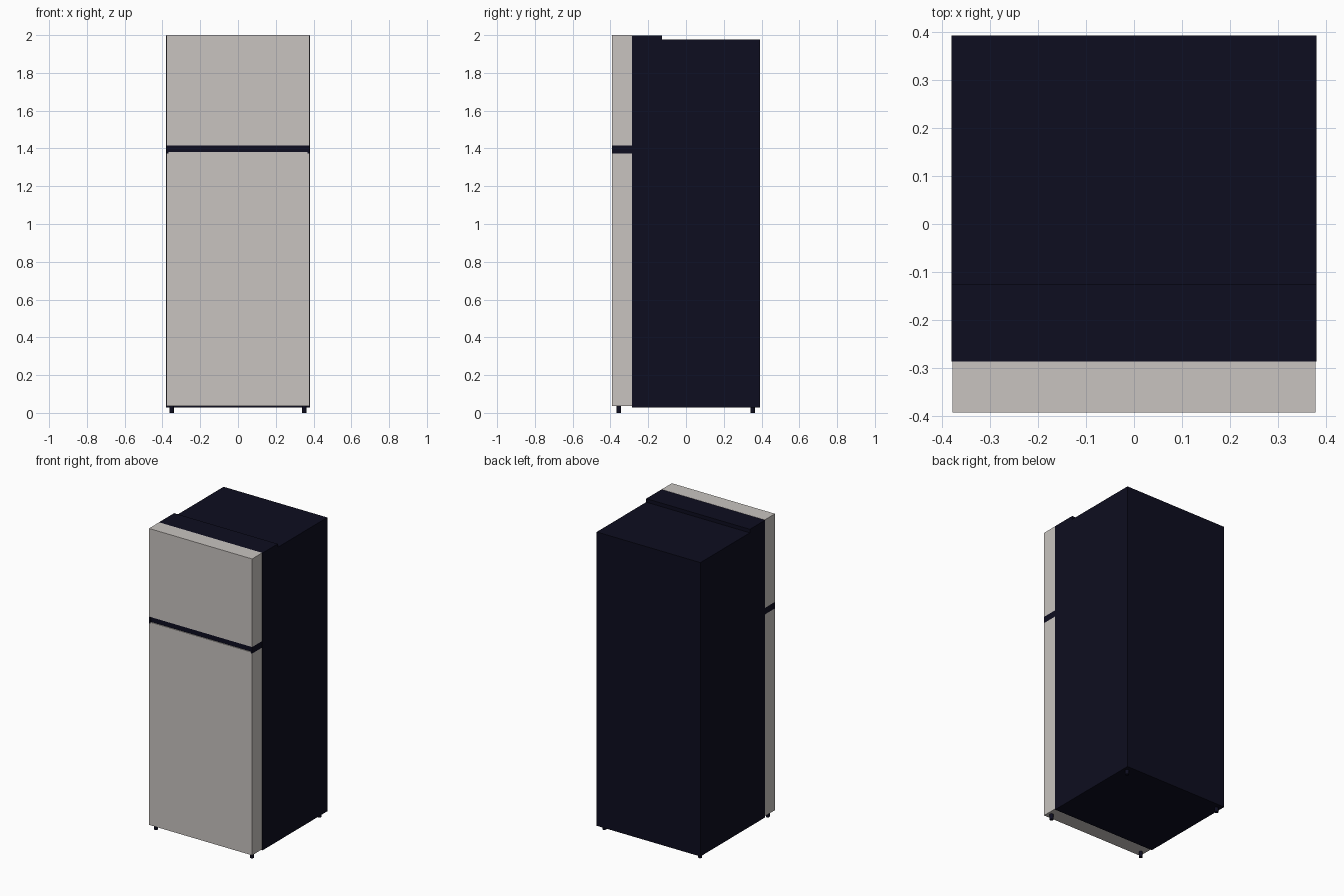
import bpy

cube = bpy.data.objects.get("Cube")
if cube:
    bpy.data.objects.remove(cube, do_unlink=True)


def material(name, rgb):
    mat = bpy.data.materials.new(name)
    mat.use_nodes = True
    color = (*rgb, 1)
    mat.diffuse_color = color
    mat.node_tree.nodes["Principled BSDF"].inputs["Base Color"].default_value = color
    return mat


steel = material("warm light grey", (0.58, 0.55, 0.525))
navy = material("near black navy", (0.004, 0.004, 0.014))


def box(name, x, y, z, mat):
    """Box from (min, max) ranges on each axis."""
    ranges = (x, y, z)
    bpy.ops.mesh.primitive_cube_add(size=1, location=[(a + b) / 2 for a, b in ranges])
    obj = bpy.context.object
    obj.name = name
    obj.scale = [b - a for a, b in ranges]
    bpy.ops.object.transform_apply(location=False, rotation=False, scale=True)
    obj.data.materials.append(mat)
    return obj


front, seam, back = -0.392, -0.286, 0.392
door_x = (-0.378, 0.378)
inner_x = (-0.368, 0.368)

# Cabinet and the raised hinge cover across its top
box("cabinet", (-0.38, 0.38), (seam, back), (0.029, 1.976), navy)
box("hinge_cover", (-0.38, 0.38), (seam, -0.126), (1.97, 1.999), navy)

# Doors
box("freezer_door", door_x, (front, seam), (1.416, 2.0), steel)
box("fridge_door", door_x, (front, seam), (0.036, 1.373), steel)

# Dark grip between the doors, with end caps and a thin lip in front
box("grip_band", inner_x, (front + 0.006, seam), (1.373, 1.416), navy)
box("grip_lip", inner_x, (front, front + 0.006), (1.373, 1.381), steel)
for side, label in ((-1, "right"), (1, "left")):
    ends = sorted((side * inner_x[1], side * door_x[1]))
    box("grip_cap_" + label, ends, (front, seam), (1.373, 1.416), navy)

# Feet
for side, label in ((-1, "right"), (1, "left")):
    for y, place in ((-0.355, "front"), (0.353, "rear")):
        bpy.ops.mesh.primitive_cylinder_add(
            vertices=16, radius=0.012, depth=0.038, location=(side * 0.351, y, 0.019))
        foot = bpy.context.object
        foot.name = f"{place}_{label}_foot"
        foot.data.materials.append(navy)
        bpy.ops.object.shade_smooth_by_angle()
